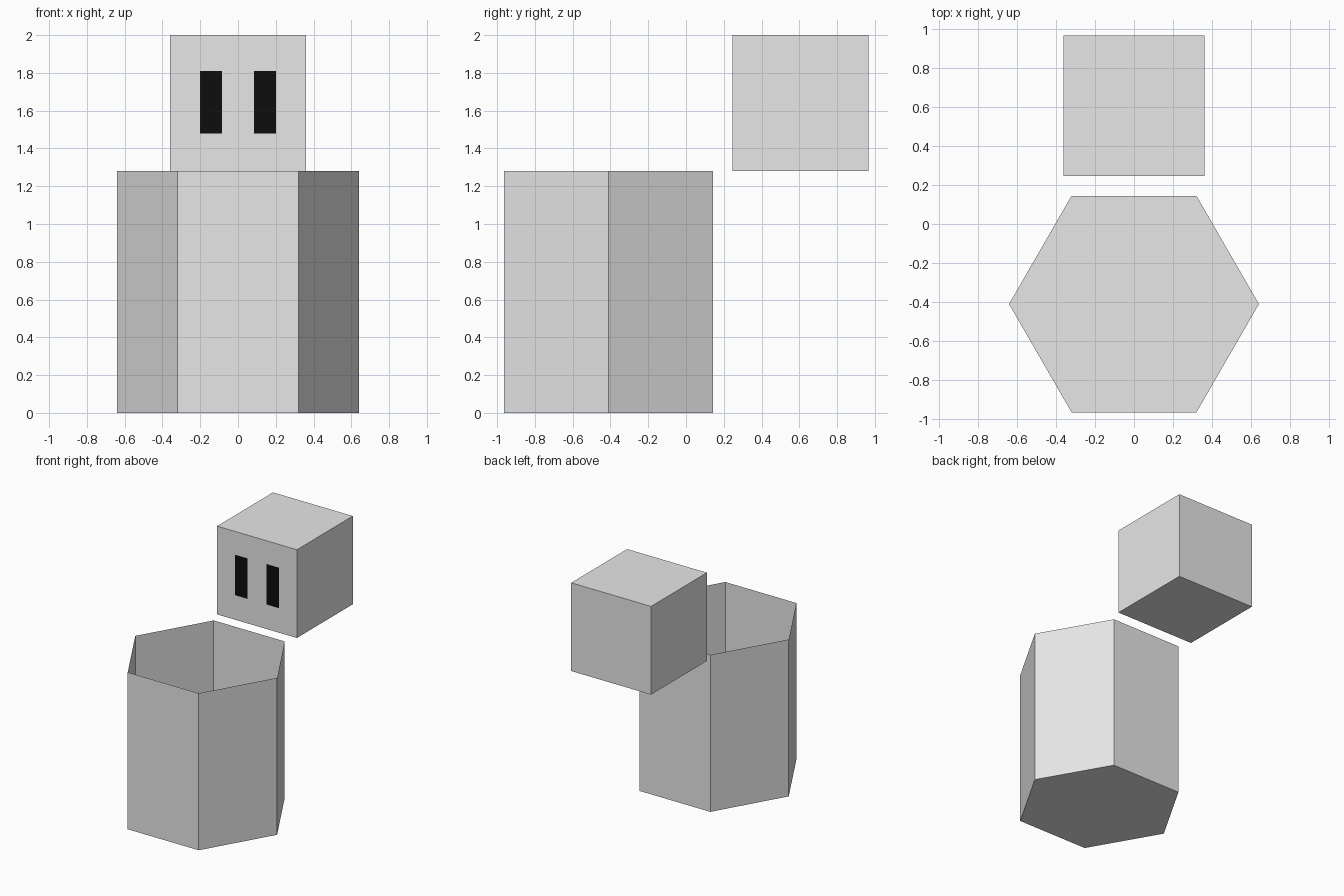
import bpy, bmesh, math
from mathutils import Vector, Matrix

if "Cube" in bpy.data.objects:
    bpy.data.objects.remove(bpy.data.objects["Cube"])


def material(name, colour):
    mat = bpy.data.materials.new(name)
    mat.diffuse_color = (*colour, 1.0)
    mat.use_nodes = True
    mat.node_tree.nodes["Principled BSDF"].inputs["Base Color"].default_value = mat.diffuse_color
    return mat


def add_object(name, bm, mats):
    mesh = bpy.data.meshes.new(name)
    bm.to_mesh(mesh)
    bm.free()
    for m in mats:
        mesh.materials.append(m)
    obj = bpy.data.objects.new(name, mesh)
    bpy.context.collection.objects.link(obj)
    return obj


light_grey = material("light grey", (0.8, 0.8, 0.8))
black = material("black", (0.004, 0.004, 0.004))

# Body: six-sided shell, closed at the bottom and open at the top
HEIGHT = 1.28
bm = bmesh.new()
bmesh.ops.create_cone(bm, cap_ends=True, segments=6, radius1=0.64, radius2=0.64,
                      depth=HEIGHT,
                      matrix=Matrix.Translation((0, -0.41, HEIGHT / 2))
                      @ Matrix.Rotation(math.radians(90), 4, 'Z'))
top = [f for f in bm.faces if f.normal.z > 0.9]
bmesh.ops.delete(bm, geom=top, context='FACES_ONLY')
add_object("body", bm, [light_grey])

# Head: cube behind the body
SIZE = 0.72
FRONT_Y = 0.245
bm = bmesh.new()
bmesh.ops.create_cube(bm, size=SIZE, matrix=Matrix.Translation(
    (0, FRONT_Y + SIZE / 2, HEIGHT + SIZE / 2)))

# Eyes: cut the front face along the eye borders, then colour by position
EYE_X = (0.085, 0.20)
EYE_Z = (1.48, 1.81)
cuts = [((s * x, 0, 0), (1, 0, 0)) for s in (-1, 1) for x in EYE_X]
cuts += [((0, 0, z), (0, 0, 1)) for z in EYE_Z]
for co, no in cuts:
    bm.normal_update()
    faces = [f for f in bm.faces if f.normal.y < -0.9]
    edges = {e for f in faces for e in f.edges}
    verts = {v for f in faces for v in f.verts}
    bmesh.ops.bisect_plane(bm, geom=[*verts, *edges, *faces],
                           plane_co=Vector(co), plane_no=Vector(no), dist=1e-5)
bm.normal_update()
for f in bm.faces:
    c = f.calc_center_median()
    if (f.normal.y < -0.9 and EYE_X[0] < abs(c.x) < EYE_X[1]
            and EYE_Z[0] < c.z < EYE_Z[1]):
        f.material_index = 1
add_object("head", bm, [light_grey, black])
